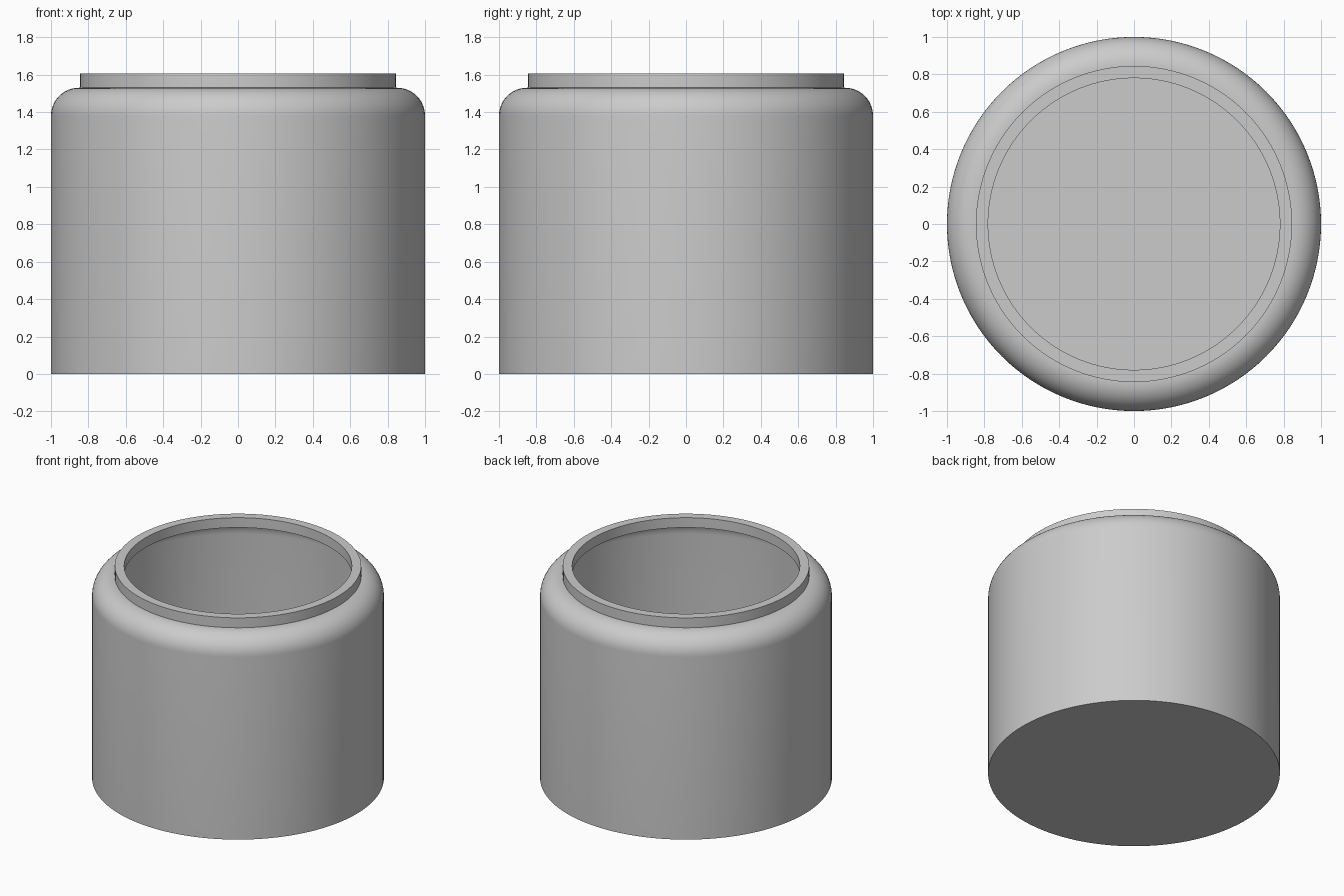
import bpy, bmesh, math

cube = bpy.data.objects.get("Cube")
if cube:
    bpy.data.objects.remove(cube, do_unlink=True)

STEPS = 128

grey = bpy.data.materials.new("plain grey")
grey.use_nodes = True
COLOUR = (0.6, 0.6, 0.6, 1)
grey.diffuse_color = COLOUR
grey.node_tree.nodes["Principled BSDF"].inputs["Base Color"].default_value = COLOUR


def lathe(name, profile, closed=False):
    """Spin a (radius, height) profile around the z axis."""
    bm = bmesh.new()
    verts = [bm.verts.new((r, 0, z)) for r, z in profile]
    pairs = list(zip(verts, verts[1:]))
    if closed:
        pairs.append((verts[-1], verts[0]))
    edges = [bm.edges.new(p) for p in pairs]
    bmesh.ops.spin(bm, geom=verts + edges, cent=(0, 0, 0), axis=(0, 0, 1),
                   angle=math.tau, steps=STEPS, use_merge=True)
    bmesh.ops.remove_doubles(bm, verts=bm.verts, dist=1e-5)
    bmesh.ops.recalc_face_normals(bm, faces=bm.faces)
    mesh = bpy.data.meshes.new(name)
    bm.to_mesh(mesh)
    bm.free()
    mesh.materials.append(grey)
    obj = bpy.data.objects.new(name, mesh)
    bpy.context.collection.objects.link(obj)
    bpy.ops.object.select_all(action="DESELECT")
    obj.select_set(True)
    bpy.context.view_layer.objects.active = obj
    bpy.ops.object.shade_smooth_by_angle(angle=math.radians(30))
    return obj


# Thin-walled body: flat floor, straight wall, rounded shoulder
WALL, SHOULDER, NECK_BASE = 1.0, 0.15, 1.53
NECK_OUT, NECK_IN, TOP = 0.845, 0.78, 1.605
arc = [(WALL - SHOULDER + SHOULDER * math.cos(a), NECK_BASE - SHOULDER + SHOULDER * math.sin(a))
       for a in (math.pi / 2 * i / 12 for i in range(13))]
lathe("jar_body", [(0, 0), (WALL, 0)] + arc + [(NECK_OUT, NECK_BASE)])

# Neck ring standing on the shoulder
lathe("neck_ring", [(NECK_OUT, NECK_BASE), (NECK_OUT, TOP), (NECK_IN, TOP), (NECK_IN, NECK_BASE)],
      closed=True)
